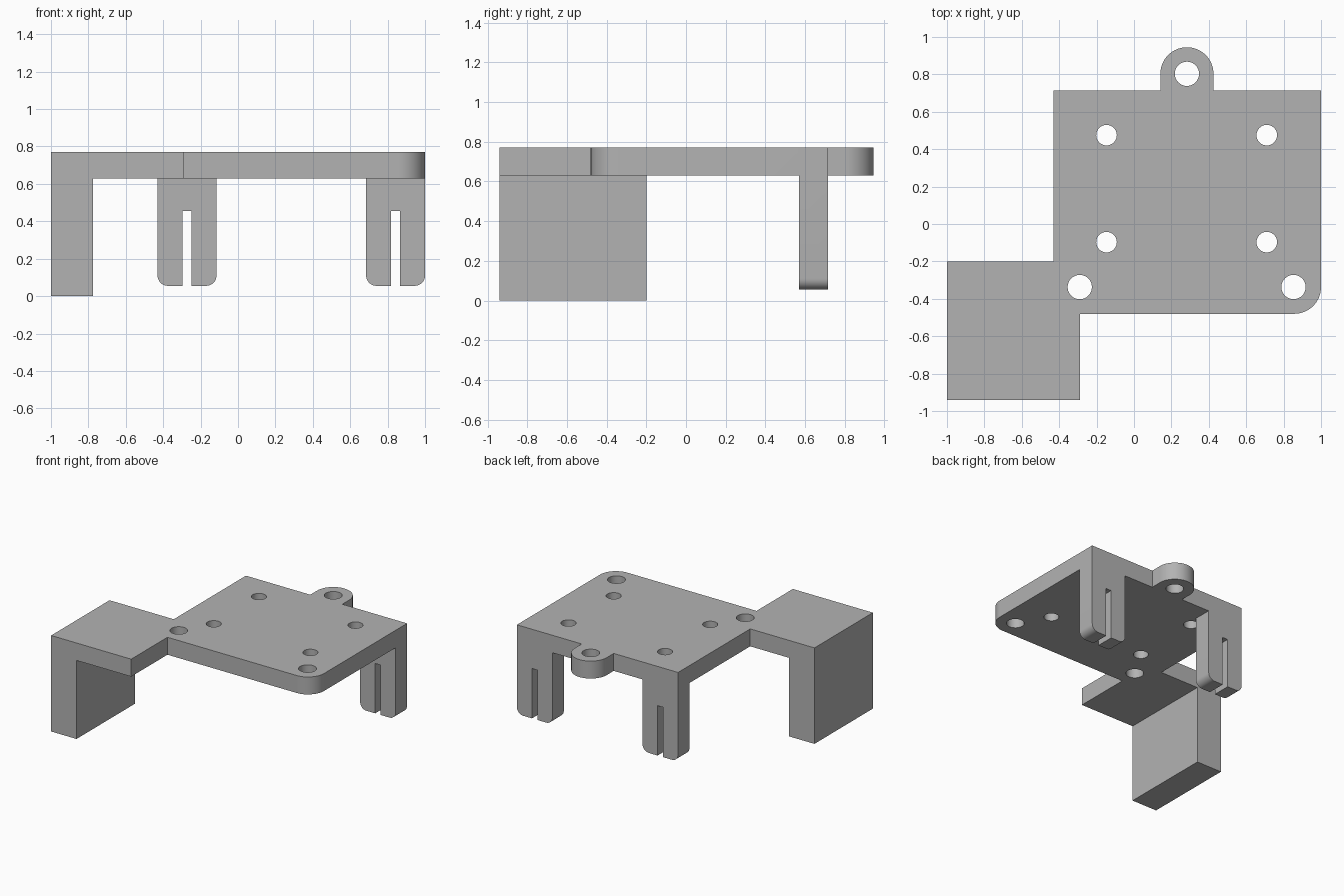
import bpy
import bmesh
import math
from mathutils import Vector

cube = bpy.data.objects.get("Cube")
if cube:
    bpy.data.objects.remove(cube, do_unlink=True)

grey = bpy.data.materials.new("plain grey")
grey.use_nodes = True
colour = (0.45, 0.45, 0.45, 1)
grey.diffuse_color = colour
grey.node_tree.nodes["Principled BSDF"].inputs["Base Color"].default_value = colour

PLATE_BOTTOM, PLATE_TOP = 0.63, 0.77
BACK = 0.715


def arc(cx, cy, r, start, end, steps=16):
    angles = [math.radians(start + (end - start) * i / steps) for i in range(steps + 1)]
    return [(cx + r * math.cos(a), cy + r * math.sin(a)) for a in angles]


def prism(name, outline, low, high, upright=False):
    """Extrude an outline along z, or along y when upright."""
    bm = bmesh.new()
    place = (lambda u, v: (u, low, v)) if upright else (lambda u, v: (u, v, low))
    face = bm.faces.new([bm.verts.new(place(u, v)) for u, v in outline])
    shift = Vector((0, high - low, 0)) if upright else Vector((0, 0, high - low))
    moved = bmesh.ops.extrude_face_region(bm, geom=[face])["geom"]
    bmesh.ops.translate(bm, vec=shift, verts=[v for v in moved if isinstance(v, bmesh.types.BMVert)])
    bmesh.ops.recalc_face_normals(bm, faces=bm.faces)
    mesh = bpy.data.meshes.new(name)
    bm.to_mesh(mesh)
    bm.free()
    mesh.materials.append(grey)
    obj = bpy.data.objects.new(name, mesh)
    bpy.context.collection.objects.link(obj)
    return obj


def combine(target, other, operation):
    """Apply a boolean and remove the helper."""
    bpy.context.view_layer.objects.active = target
    mod = target.modifiers.new("join", "BOOLEAN")
    mod.operation, mod.solver, mod.object = operation, "EXACT", other
    bpy.ops.object.modifier_apply(modifier=mod.name)
    bpy.data.objects.remove(other, do_unlink=True)


# Mounting plate with the side tray, rounded front corner and rear lug
outline = [(-1, -0.94), (-0.29, -0.94), (-0.29, -0.48)]
outline += arc(0.857, -0.337, 0.143, -90, 0)
outline += [(1, BACK), (0.425, BACK)]
outline += arc(0.283, 0.803, 0.142, 0, 180, 32)
outline += [(0.141, BACK), (-0.43, BACK), (-0.43, -0.2), (-1, -0.2)]
bracket = prism("mounting_bracket", outline, PLATE_BOTTOM, PLATE_TOP)

# Side wall under the tray
wall = [(-1, -0.94), (-0.775, -0.94), (-0.775, -0.2), (-1, -0.2)]
combine(bracket, prism("side_wall", wall, 0, 0.7), "UNION")

# Two slotted rear legs with rounded feet
FOOT, R = 0.055, 0.055
for left, right in ((-0.43, -0.115), (0.685, 1)):
    mid, half = (left + right) / 2, 0.024
    leg = arc(left + R, FOOT + R, R, 180, 270, 8)
    leg += [(mid - half, FOOT), (mid - half, 0.455), (mid + half, 0.455), (mid + half, FOOT)]
    leg += arc(right - R, FOOT + R, R, -90, 0, 8) + [(right, 0.7), (left, 0.7)]
    combine(bracket, prism("rear_leg", leg, 0.57, BACK, True), "UNION")

# Screw holes
small = [(x, y, 0.055) for x in (-0.147, 0.71) for y in (-0.097, 0.475)]
large = [(-0.29, -0.337, 0.065), (0.853, -0.337, 0.065), (0.283, 0.803, 0.065)]
for x, y, r in small + large:
    ring = arc(x, y, r, 0, 360, 32)[:-1]
    combine(bracket, prism("hole_cutter", ring, 0.5, 0.9), "DIFFERENCE")

# Merge coplanar faces, then smooth the curved sides only
bm = bmesh.new()
bm.from_mesh(bracket.data)
bmesh.ops.remove_doubles(bm, verts=bm.verts, dist=0.0001)
bmesh.ops.dissolve_limit(bm, angle_limit=math.radians(0.5), verts=bm.verts, edges=bm.edges)
bm.to_mesh(bracket.data)
bm.free()
bpy.ops.object.select_all(action="DESELECT")
bracket.select_set(True)
bpy.context.view_layer.objects.active = bracket
bpy.ops.object.shade_smooth_by_angle(angle=math.radians(30))
